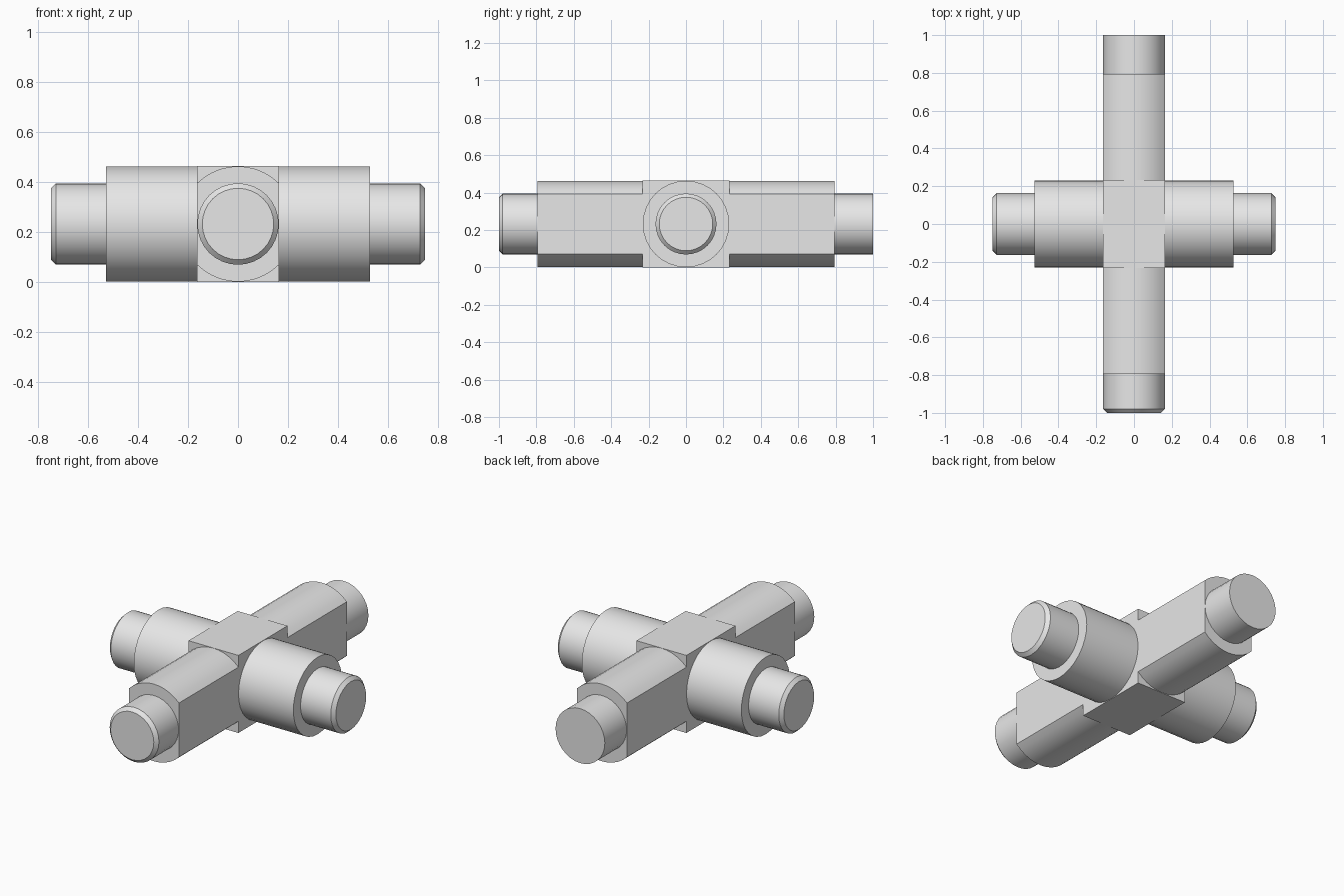
import bpy, bmesh, math
from mathutils import Matrix, Vector

if "Cube" in bpy.data.objects:
    bpy.data.objects.remove(bpy.data.objects["Cube"], do_unlink=True)

CENTRE = Vector((0, 0, 0.232))
R, HALF, PIN_R = 0.231, 0.165, 0.163
BLOCK_Y = 0.232
CHAMFER = 0.02

grey = bpy.data.materials.new("steel_grey")
grey.use_nodes = True
grey.diffuse_color = (0.8, 0.8, 0.8, 1)
grey.node_tree.nodes["Principled BSDF"].inputs["Base Color"].default_value = (0.8, 0.8, 0.8, 1)


def circle(radius, sides=32):
    return [(radius * math.cos(2 * math.pi * i / sides),
             radius * math.sin(2 * math.pi * i / sides)) for i in range(sides)]


def clipped_circle(radius, half, steps=10):
    """Circle with its two sides cut flat at +-half."""
    a = math.acos(half / radius)
    arc = [a + (math.pi - 2 * a) * i / steps for i in range(steps + 1)]
    return [(radius * math.cos(t), radius * math.sin(t))
            for t in arc + [t + math.pi for t in arc]]


def loft(name, sections, turn):
    """Join sections of (profile, distance) along +y, then turn about z."""
    bm = bmesh.new()
    rings = [[bm.verts.new((x, d, z)) for x, z in profile] for profile, d in sections]
    for a, b in zip(rings, rings[1:]):
        for i in range(len(a)):
            j = (i + 1) % len(a)
            bm.faces.new((a[i], a[j], b[j], b[i]))
    bm.faces.new(rings[0])
    bm.faces.new(rings[-1])
    bmesh.ops.recalc_face_normals(bm, faces=bm.faces)
    bm.transform(Matrix.Translation(CENTRE) @ Matrix.Rotation(math.radians(turn), 4, 'Z'))
    mesh = bpy.data.meshes.new(name)
    bm.to_mesh(mesh)
    bm.free()
    mesh.materials.append(grey)
    obj = bpy.data.objects.new(name, mesh)
    bpy.context.collection.objects.link(obj)
    bpy.ops.object.select_all(action='DESELECT')
    obj.select_set(True)
    bpy.context.view_layer.objects.active = obj
    bpy.ops.object.shade_smooth_by_angle(angle=math.radians(30))


def pin(name, start, end, turn, chamfered=True):
    sections = [(circle(PIN_R), start)]
    if chamfered:
        sections += [(circle(PIN_R), end - CHAMFER), (circle(PIN_R - CHAMFER), end)]
    else:
        sections.append((circle(PIN_R), end))
    loft(name, sections, turn)


# Central block
square = [(HALF, 0.232), (-HALF, 0.232), (-HALF, -0.232), (HALF, -0.232)]
loft("centre_block", [(square, -BLOCK_Y), (square, BLOCK_Y)], 0)

# Long arms with flat sides, and their end pins
for side, turn in (("back", 0), ("front", 180)):
    flat_sided = clipped_circle(R, HALF)
    loft(side + "_arm", [(flat_sided, BLOCK_Y), (flat_sided, 0.794)], turn)
    pin(side + "_pin", 0.794, 1.0, turn, chamfered=side == "front")

# Short round arms and their chamfered pins
for side, turn in (("left", -90), ("right", 90)):
    loft(side + "_arm", [(circle(R), HALF), (circle(R), 0.528)], turn)
    pin(side + "_pin", 0.528, 0.748, turn)
